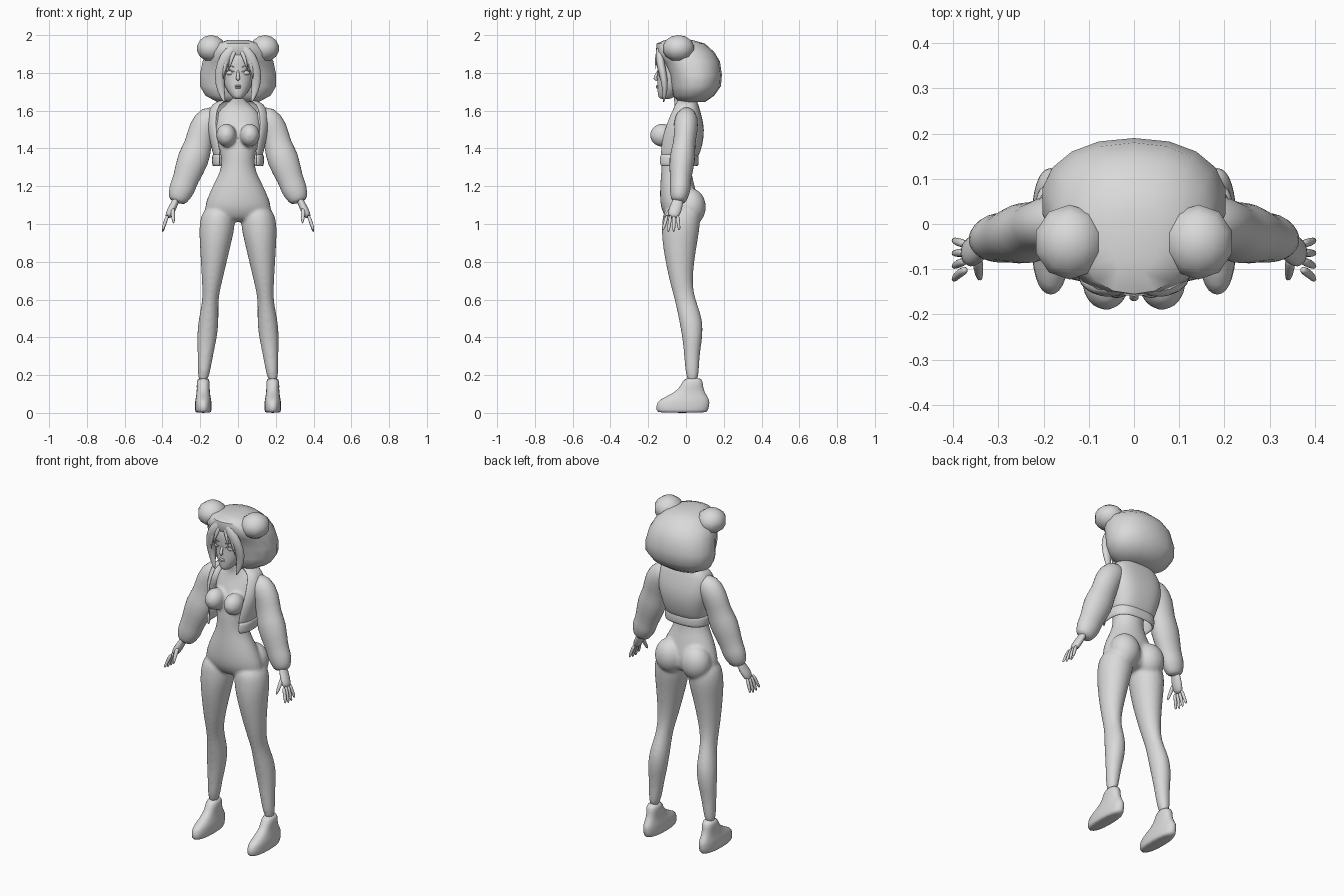
import bpy, bmesh, math
from mathutils import Vector, Matrix

if "Cube" in bpy.data.objects:
    bpy.data.objects.remove(bpy.data.objects["Cube"])

grey = bpy.data.materials.new("plain_grey")
grey.use_nodes = True
colour = (0.7, 0.7, 0.7, 1)
grey.diffuse_color = colour
grey.node_tree.nodes["Principled BSDF"].inputs["Base Color"].default_value = colour


def spow(value, power):
    return math.copysign(abs(value) ** power, value)


def skin(bm, rings, closed=True):
    """Bridge rows of points with quads; closed rows also get end caps."""
    rows = [[bm.verts.new(co) for co in ring] for ring in rings]
    count = len(rows[0])
    for low, high in zip(rows, rows[1:]):
        for i in range(count if closed else count - 1):
            j = (i + 1) % count
            bm.faces.new((low[i], low[j], high[j], high[i]))
    if closed:
        bm.faces.new(rows[0])
        bm.faces.new(rows[-1])


def loft(bm, rows, centre_x=lambda z: 0, sides=16, power=1.0, gap=0.0):
    """Stack of ovals (z, half width, front y, back y); gap is a half angle left open in front."""
    step = (math.tau - 2 * gap) / sides
    angles = [gap + step * i for i in range(sides + 1 if gap else sides)]
    rings = []
    for z, width, front, back in rows:
        middle, depth = (front + back) / 2, (back - front) / 2
        rings.append([(centre_x(z) + width * spow(math.sin(t), power),
                       middle - depth * spow(math.cos(t), power), z) for t in angles])
    skin(bm, rings, closed=not gap)


def tube(bm, points, sides=8, flat=1.0):
    """Tube through (x, y, z, radius); flat scales the radius towards y."""
    centres = [Vector(point[:3]) for point in points]
    angles = [math.tau * k / sides for k in range(sides)]
    rings = []
    for i, centre in enumerate(centres):
        along = (centres[min(i + 1, len(centres) - 1)] - centres[max(i - 1, 0)]).normalized()
        across = Vector((0, 1, 0))
        across = (across - along * across.dot(along)).normalized()
        other = along.cross(across)
        radius = points[i][3]
        rings.append([centre + radius * (across * flat * math.cos(t) + other * math.sin(t))
                      for t in angles])
    skin(bm, rings)


def ball(bm, centre, size, segments=16, rings=10):
    place = Matrix.Translation(centre) @ Matrix.Diagonal((*size, 1))
    bmesh.ops.create_uvsphere(bm, u_segments=segments, v_segments=rings, radius=1, matrix=place)


def finish(bm, name, subsurf=0, mirror=False, thickness=0, sharp_angle=None):
    """Turn the bmesh into a smooth-shaded object with its modifiers."""
    bmesh.ops.recalc_face_normals(bm, faces=bm.faces)
    for face in bm.faces:
        face.smooth = True
    mesh = bpy.data.meshes.new(name)
    bm.to_mesh(mesh)
    bm.free()
    mesh.materials.append(grey)
    if sharp_angle:
        mesh.set_sharp_from_angle(angle=math.radians(sharp_angle))
    part = bpy.data.objects.new(name, mesh)
    bpy.context.scene.collection.objects.link(part)
    if mirror:
        part.modifiers.new("mirror", "MIRROR").use_mirror_merge = False
    if thickness:
        shell = part.modifiers.new("thickness", "SOLIDIFY")
        shell.thickness, shell.offset = thickness, 0
    if subsurf:
        rounding = part.modifiers.new("round", "SUBSURF")
        rounding.levels = rounding.render_levels = subsurf
    return part


# Body: torso, legs, bust and seat fused into one smooth skin
torso = [(1.72, .04, -.08, .02), (1.64, .04, -.06, .03), (1.6, .12, -.06, .06), (1.5, .13, -.11, .07),
         (1.4, .1, -.13, .04), (1.3, .08, -.13, .02), (1.2, .14, -.14, .05), (1.1, .18, -.14, .07),
         (1.05, .18, -.12, .07), (1.01, .12, -.09, .04)]
leg = [(1.1, .08, -.12, .07), (1, .1, -.13, .08), (.9, .085, -.13, .06), (.7, .055, -.09, .03),
       (.6, .04, -.06, .05), (.5, .055, -.04, .09), (.4, .055, -.02, .09), (.3, .04, -.01, .07),
       (.15, .03, 0, .07)]
bm = bmesh.new()
loft(bm, torso)
for side in (-1, 1):
    loft(bm, leg, centre_x=lambda z: side * (.2 - .09 * z))
    ball(bm, (side * .062, -.125, 1.47), (.055, .068, .062))
    ball(bm, (side * .085, .025, 1.09), (.09, .083, .1))
body = finish(bm, "body", subsurf=2)
fuse = body.modifiers.new("fuse", "REMESH")
fuse.mode, fuse.voxel_size, fuse.use_smooth_shade = "VOXEL", .009, True
soften = body.modifiers.new("soften", "SMOOTH")
soften.factor, soften.iterations = .5, 6

# Boots
bm = bmesh.new()
loft(bm, [(0, .04, -.15, .11), (.01, .045, -.16, .12), (.06, .045, -.16, .13), (.08, .04, -.12, .12),
          (.11, .035, -.06, .1), (.14, .035, -.03, .09), (.19, .036, -.01, .09)],
     centre_x=lambda z: .184, power=.85)
finish(bm, "boots", subsurf=1, mirror=True)

# Cropped open jacket with a raised hem band
bm = bmesh.new()
loft(bm, [(1.655, .07, -.05, .05), (1.64, .14, -.06, .06), (1.57, .16, -.1, .08), (1.5, .16, -.13, .095),
          (1.42, .14, -.15, .085), (1.35, .125, -.15, .06)], sides=24, power=.7, gap=.68)
finish(bm, "jacket", subsurf=1, thickness=.008)
bm = bmesh.new()
loft(bm, [(z, .13, -.155, .06) for z in (1.37, 1.34, 1.305)], sides=24, power=.7, gap=.72)
finish(bm, "jacket_hem", subsurf=1, thickness=.016)

# Puffed sleeves with cuffs
bm = bmesh.new()
tube(bm, [(.09, .01, 1.57, .05), (.15, 0, 1.56, .08), (.19, 0, 1.5, .08), (.21, -.01, 1.42, .07),
          (.235, -.02, 1.35, .092), (.28, -.03, 1.23, .066), (.295, -.03, 1.19, .072),
          (.312, -.035, 1.15, .06), (.325, -.04, 1.11, .045)], sides=14, flat=.82)
finish(bm, "sleeves", subsurf=1, mirror=True)

# Hands: palm, four fanned fingers and a thumb
bm = bmesh.new()
tube(bm, [(.32, -.04, 1.15, .02), (.335, -.045, 1.11, .02), (.355, -.06, 1.07, .025),
          (.375, -.07, 1.03, .018)], flat=1.6)
for i in range(4):
    root, tip = -.045 - .018 * i, -.035 - .03 * i
    end = .955 if i in (1, 2) else .965
    tube(bm, [(.37, root, 1.05, .011), (.39, (root + tip) / 2, 1, .01), (.4, tip, end, .007)])
tube(bm, [(.345, -.07, 1.09, .013), (.345, -.1, 1.05, .012), (.34, -.125, 1, .007)])
finish(bm, "hands", subsurf=1, mirror=True)

# Head, nose and lips
bm = bmesh.new()
loft(bm, [(1.66, .02, -.14, -.08), (1.68, .04, -.15, -.05), (1.73, .075, -.153, .01),
          (1.8, .09, -.15, .05), (1.86, .09, -.157, .06), (1.9, .08, -.15, .05), (1.94, .05, -.12, .02)],
     sides=20)
finish(bm, "head", subsurf=2)
bm = bmesh.new()
tube(bm, [(0, -.14, 1.82, .006), (0, -.16, 1.785, .009), (0, -.165, 1.77, .013), (0, -.15, 1.76, .008)])
finish(bm, "nose", subsurf=1)
bm = bmesh.new()
for z in (1.731, 1.722):
    ball(bm, (0, -.15, z), (.017, .009, .006))
finish(bm, "lips")

# Eyes, each under a lash line and a brow
bm = bmesh.new()
ball(bm, (.042, -.132, 1.8), (.021, .014, .013))
finish(bm, "eyes", mirror=True)
bm = bmesh.new()
for z, height in ((1.815, .004), (1.84, .003)):
    tube(bm, [(.02, -.15, z - .01, .002), (.045, -.148, z, height), (.07, -.13, z - .01, .002)], sides=6)
finish(bm, "lashes_and_brows", mirror=True)

# Hair volume
bm = bmesh.new()
loft(bm, [(1.975, .05, -.11, .03), (1.955, .12, -.155, .1), (1.91, .17, -.16, .15), (1.86, .19, -.12, .18),
          (1.79, .205, -.09, .19), (1.73, .205, -.08, .185), (1.68, .175, -.07, .15), (1.645, .11, -.04, .1)],
     sides=18, power=.9)
finish(bm, "hair", sharp_angle=50)

# Front locks framing the face, with thin strands on the forehead
bm = bmesh.new()
tube(bm, [(0, -.125, 1.96, .02), (.045, -.145, 1.915, .034), (.085, -.135, 1.85, .034),
          (.1, -.115, 1.77, .03), (.09, -.11, 1.7, .022), (.07, -.12, 1.64, .004)], flat=.7)
tube(bm, [(.01, -.145, 1.935, .014), (.035, -.16, 1.88, .012), (.05, -.16, 1.815, .002)], flat=.6)
tube(bm, [(.04, -.145, 1.92, .014), (.07, -.155, 1.85, .012), (.08, -.135, 1.76, .002)], flat=.6)
finish(bm, "front_locks", subsurf=1, mirror=True)

# Hair buns
bm = bmesh.new()
ball(bm, (.142, -.04, 1.93), (.08, .085, .07), segments=10, rings=7)
finish(bm, "hair_buns", mirror=True, sharp_angle=50)
